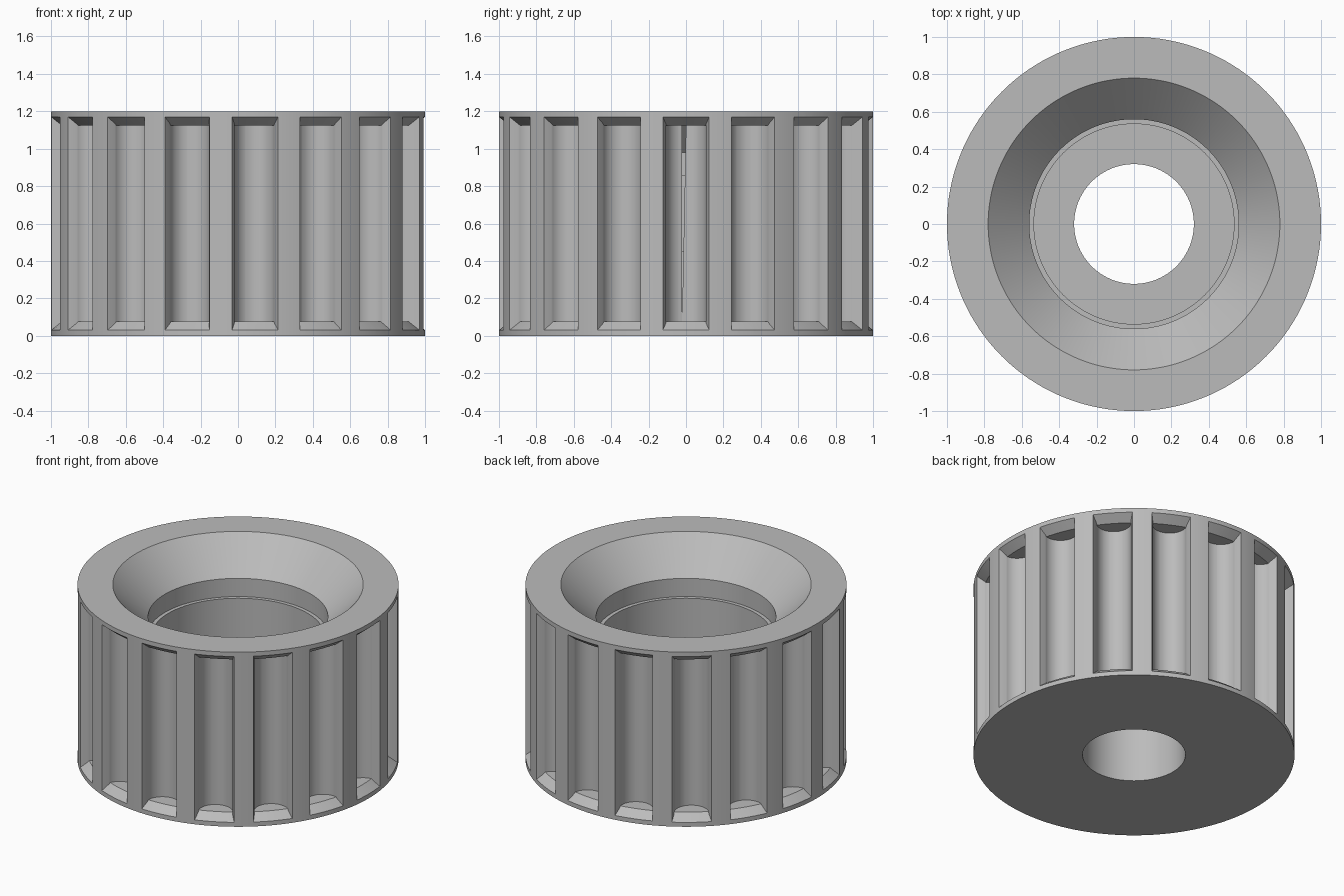
import bpy, bmesh, math

default = bpy.data.objects.get("Cube")
if default:
    bpy.data.objects.remove(default)

FLUTES = 17
SEGMENTS = FLUTES * 8

grey = bpy.data.materials.new("matte grey")
grey.use_nodes = True
colour = (0.5, 0.5, 0.5, 1)
grey.diffuse_color = colour
grey.node_tree.nodes["Principled BSDF"].inputs["Base Color"].default_value = colour


def finish(bm, name):
    bmesh.ops.recalc_face_normals(bm, faces=bm.faces)
    mesh = bpy.data.meshes.new(name)
    bm.to_mesh(mesh)
    bm.free()
    mesh.materials.append(grey)
    obj = bpy.data.objects.new(name, mesh)
    bpy.context.collection.objects.link(obj)
    return obj


def lathe(profile, name):
    """Revolve a closed (radius, height) profile about the z axis."""
    bm = bmesh.new()
    rings = []
    for i in range(SEGMENTS):
        a = math.tau * i / SEGMENTS
        rings.append([bm.verts.new((r * math.cos(a), r * math.sin(a), z)) for r, z in profile])
    n = len(profile)
    for i in range(SEGMENTS):
        a, b = rings[i], rings[(i + 1) % SEGMENTS]
        for j in range(n):
            k = (j + 1) % n
            bm.faces.new((a[j], b[j], b[k], a[k]))
    return finish(bm, name)


def boolean(target, other, operation):
    mod = target.modifiers.new(operation.lower(), "BOOLEAN")
    mod.operation = operation
    mod.solver = "EXACT"
    mod.object = other
    bpy.context.view_layer.objects.active = target
    bpy.ops.object.modifier_apply(modifier=mod.name)
    bpy.data.objects.remove(other)


# Body: flat base, through hole, counterbore, narrow ledge and flared mouth
body = lathe([(0.32, 0), (1, 0), (1, 1.2), (0.78, 1.2), (0.56, 0.98),
              (0.56, 0.855), (0.535, 0.855), (0.535, 0.45), (0.32, 0.45)], "fluted_roller")

# Flute prisms: tapered sides with a rounded floor
half, centre = 0.108, 0.95
section = [(1.1, 0.165), (centre, half)]
for i in range(1, 16):
    t = math.pi * i / 16
    section.append((centre - half * math.sin(t), half * math.cos(t)))
section += [(centre, -half), (1.1, -0.165)]

bm = bmesh.new()
for k in range(FLUTES):
    a = math.tau * k / FLUTES
    c, s = math.cos(a), math.sin(a)
    low, high = ([bm.verts.new((x * c - y * s, x * s + y * c, z)) for x, y in section]
                 for z in (-0.1, 1.3))
    bm.faces.new(low)
    bm.faces.new(high)
    for j in range(len(section)):
        k2 = (j + 1) % len(section)
        bm.faces.new((low[j], low[k2], high[k2], high[j]))
prisms = finish(bm, "flute_prisms")

# Limiting ring gives the flutes flat ends with sloped lips
ring = lathe([(0.7, 0.075), (0.945, 0.075), (1.005, 0.026), (1.05, 0.026),
              (1.05, 1.174), (1.005, 1.174), (0.945, 1.125), (0.7, 1.125)], "flute_limits")
boolean(prisms, ring, "INTERSECT")
boolean(body, prisms, "DIFFERENCE")

bpy.ops.object.select_all(action="DESELECT")
body.select_set(True)
bpy.context.view_layer.objects.active = body
bpy.ops.object.shade_smooth_by_angle(angle=math.radians(25))
